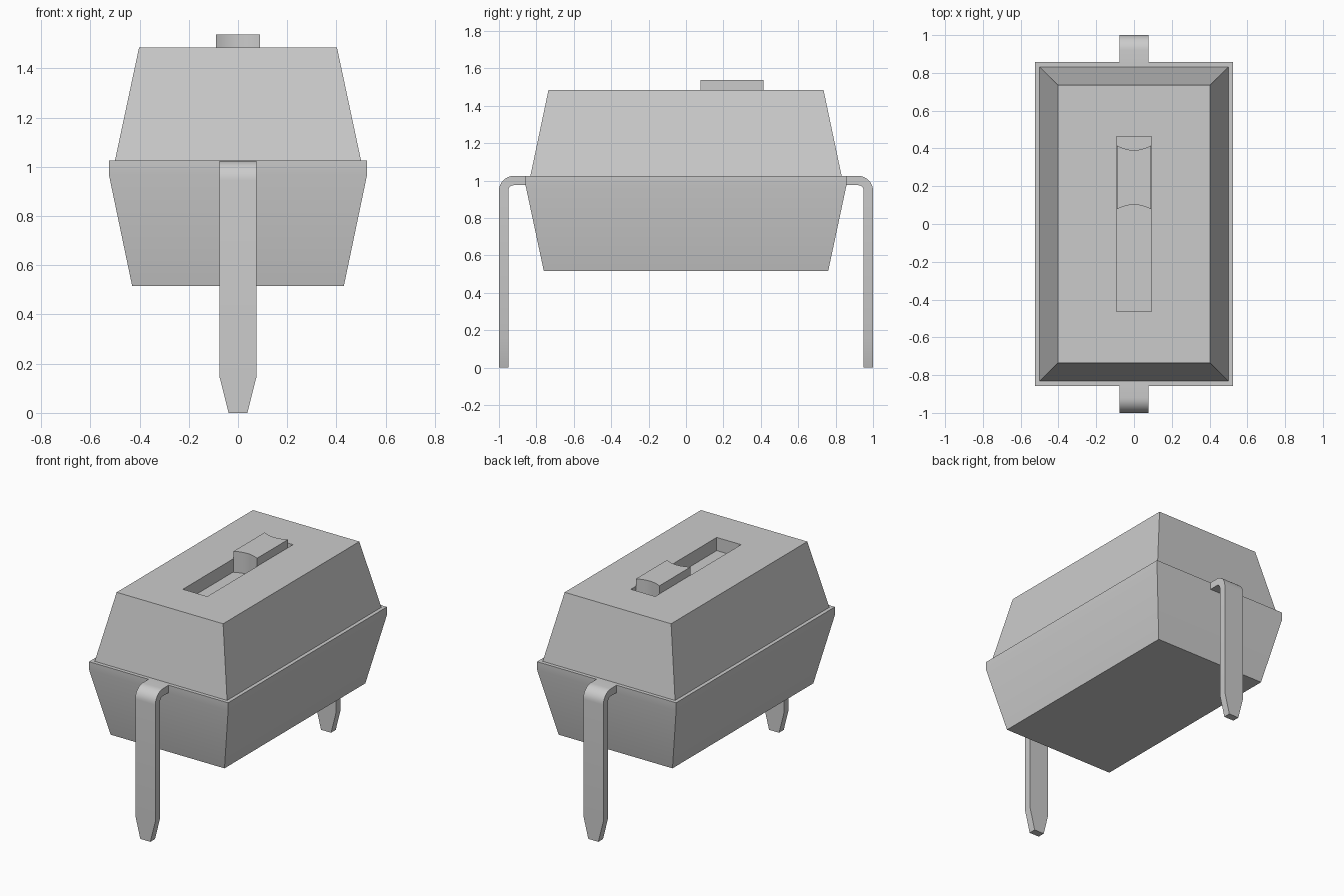
import bpy, bmesh
from math import sin, cos, pi, radians

cube = bpy.data.objects.get("Cube")
if cube:
    bpy.data.objects.remove(cube, do_unlink=True)

grey = bpy.data.materials.new("plain_grey")
grey.use_nodes = True
colour = (0.6, 0.6, 0.6, 1)
grey.diffuse_color = colour
grey.node_tree.nodes["Principled BSDF"].inputs["Base Color"].default_value = colour


def loft(name, rings, smooth=False):
    """Skin a closed solid through a list of matching point rings."""
    bm = bmesh.new()
    loops = [[bm.verts.new(p) for p in ring] for ring in rings]
    for a, b in zip(loops, loops[1:]):
        for i in range(len(a)):
            j = (i + 1) % len(a)
            bm.faces.new((a[i], a[j], b[j], b[i]))
    bm.faces.new(loops[0])
    bm.faces.new(loops[-1])
    bmesh.ops.recalc_face_normals(bm, faces=bm.faces)
    mesh = bpy.data.meshes.new(name)
    bm.to_mesh(mesh)
    bm.free()
    mesh.materials.append(grey)
    obj = bpy.data.objects.new(name, mesh)
    bpy.context.collection.objects.link(obj)
    if smooth:
        bpy.ops.object.select_all(action='DESELECT')
        obj.select_set(True)
        bpy.context.view_layer.objects.active = obj
        bpy.ops.object.shade_smooth_by_angle(angle=radians(30))
    return obj


def rect(x, y, z):
    return [(-x, -y, z), (x, -y, z), (x, y, z), (-x, y, z)]


# Lower housing with a short upright rim
RIM = 1.025
loft("lower_housing", [rect(0.43, 0.76, 0.515), rect(0.525, 0.857, 0.97),
                       rect(0.525, 0.857, RIM)], smooth=True)

# Upper housing, its last rings dropping into the slot
TOP, FLOOR = 1.485, 1.395
loft("upper_housing", [rect(0.5, 0.832, RIM), rect(0.402, 0.735, TOP),
                       rect(0.092, 0.463, TOP), rect(0.092, 0.463, FLOOR)])

# Slider with hollowed ends
STEPS = 12
xs = [0.089 * (2 * i / STEPS - 1) for i in range(STEPS + 1)]
dip = [0.024 * (1 - (x / 0.089) ** 2) for x in xs]
outline = [(x, 0.078 + d) for x, d in zip(xs, dip)]
outline += [(x, 0.415 - d) for x, d in reversed(list(zip(xs, dip)))]
loft("slider", [[(x, y, z) for x, y in outline] for z in (FLOOR, 1.538)], smooth=True)

# Bent pins with tapered tips
THICK, BEND, HALF = 0.05, 0.08, 0.076


def pin(name, side):
    def section(outer, inner, w):
        return [(x, side * y, z) for x, (y, z) in
                ((-w, outer), (w, outer), (w, inner), (-w, inner))]

    rings = [section((0.85, RIM), (0.85, RIM - THICK), HALF)]
    cy, cz, r = 1 - BEND, RIM - BEND, BEND - THICK
    for i in range(9):
        a = pi / 2 * i / 8
        s, c = sin(a), cos(a)
        rings.append(section((cy + BEND * s, cz + BEND * c),
                             (cy + r * s, cz + r * c), HALF))
    for z, w in ((0.15, HALF), (0, 0.038)):
        rings.append(section((1, z), (1 - THICK, z), w))
    return loft(name, rings, smooth=True)


pin("front_pin", -1)
pin("back_pin", 1)
